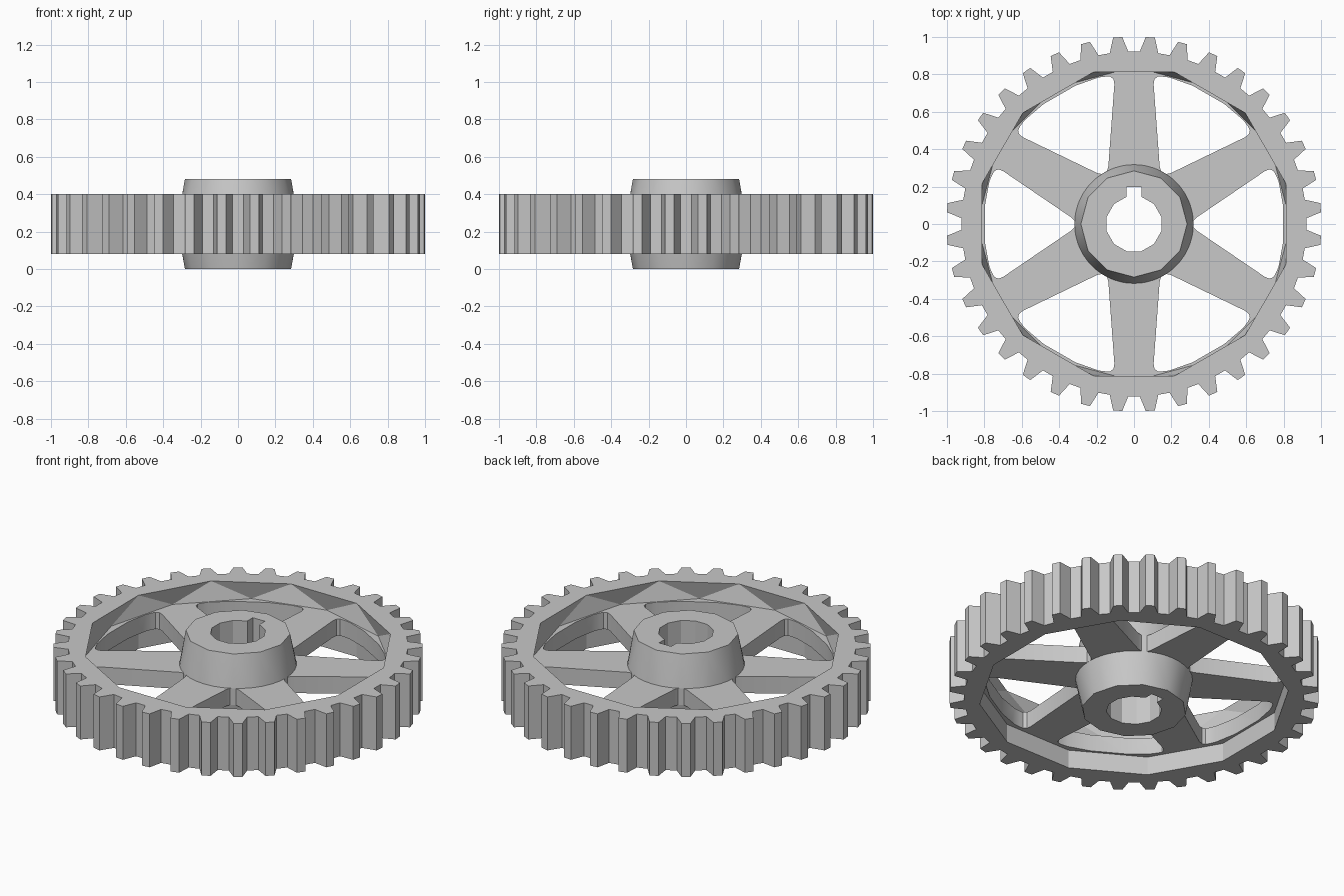
import bpy, bmesh
from math import sin, cos, radians

cube = bpy.data.objects.get("Cube")
if cube:
    bpy.data.objects.remove(cube)

TEETH, SPOKES = 36, 6
BASE, TOP = 0.08, 0.40            # toothed rim
WEB_LOW, WEB_HIGH = 0.19, 0.29    # thin web carrying the spokes
HUB_TOP = 0.48

steel = bpy.data.materials.new("light grey metal")
steel.use_nodes = True
grey = (0.58, 0.58, 0.58, 1)
steel.diffuse_color = grey
steel.node_tree.nodes["Principled BSDF"].inputs["Base Color"].default_value = grey


def polar(r, deg):
    return (r * cos(radians(deg)), r * sin(radians(deg)))


def ring(r, count, start=0.0):
    return [polar(r, start + 360 * i / count) for i in range(count)]


def finish(bm, name):
    bmesh.ops.recalc_face_normals(bm, faces=bm.faces)
    mesh = bpy.data.meshes.new(name)
    bm.to_mesh(mesh)
    bm.free()
    mesh.materials.append(steel)
    obj = bpy.data.objects.new(name, mesh)
    bpy.context.collection.objects.link(obj)
    return obj


def loft(name, layers, twisted=False):
    """Capped solid through (outline, z) layers of equal point count."""
    bm = bmesh.new()
    rows = [[bm.verts.new((x, y, z)) for x, y in outline] for outline, z in layers]
    bm.faces.new(rows[0][::-1])
    bm.faces.new(rows[-1])
    for low, high in zip(rows, rows[1:]):
        for i in range(len(low)):
            j = (i + 1) % len(low)
            if twisted:
                bm.faces.new((low[i], low[j], high[i]))
                bm.faces.new((low[j], high[j], high[i]))
            else:
                bm.faces.new((low[i], low[j], high[j], high[i]))
    return finish(bm, name)


def hull(name, layers):
    bm = bmesh.new()
    for outline, z in layers:
        for x, y in outline:
            bm.verts.new((x, y, z))
    bmesh.ops.convex_hull(bm, input=bm.verts)
    bmesh.ops.dissolve_limit(bm, angle_limit=0.01, verts=bm.verts, edges=bm.edges)
    return finish(bm, name)


def combine(target, tool, operation):
    tool.hide_render = True
    mod = target.modifiers.new(operation.lower(), "BOOLEAN")
    mod.operation, mod.solver, mod.object = operation, "EXACT", tool
    bpy.context.view_layer.objects.active = target
    bpy.ops.object.modifier_apply(modifier=mod.name)
    bpy.data.objects.remove(tool)


# Toothed blank
outline = []
for t in range(TEETH):
    mid = (t + 0.5) * 360 / TEETH
    for r, offset in ((0.922, -3.1), (1.002, -1.4), (1.002, 1.4), (0.922, 3.1)):
        outline.append(polar(r, mid + offset))
wheel = loft("gear_wheel", [(outline, BASE), (outline, TOP)])

# Upper recess with a twisted wall, lower recess with a straight wall
straight, turned = ring(0.84, 12, 15), ring(0.84, 12)
combine(wheel, loft("upper_recess", [(turned, WEB_HIGH), (straight, TOP), ], True), "DIFFERENCE")
combine(wheel, loft("lower_recess", [(straight, BASE - 0.05), (straight, WEB_LOW)]), "DIFFERENCE")

# Windows between the spokes
half = [(0.318, 0.016), (0.335, 0.035), (0.70, 0.283), (0.725, 0.292),
        (0.745, 0.285), (0.757, 0.265), polar(0.806, 16.5), polar(0.803, 7)]
window = [(x, -y) for x, y in half] + half[::-1]
for s in range(SPOKES):
    c, d = polar(1, s * 360 / SPOKES)
    turned_window = [(x * c - y * d, x * d + y * c) for x, y in window]
    tool = loft("window", [(turned_window, WEB_LOW - 0.05), (turned_window, WEB_HIGH + 0.05)])
    combine(wheel, tool, "DIFFERENCE")

# Hub, tapering from a round waist to twelve-sided ends
end, waist = ring(0.284, 12), ring(0.318, 36)
hub = hull("hub", [(end, 0), (waist, WEB_LOW), (waist, WEB_HIGH), (end, HUB_TOP)])
combine(wheel, hub, "UNION")

# Shaft bore and its keyway
bore = ring(0.151, 12, 15)
combine(wheel, loft("bore", [(bore, -0.1), (bore, 0.6)]), "DIFFERENCE")
slot = [(-0.04, 0.05), (0.04, 0.05), (0.04, 0.197), (-0.04, 0.197)]
combine(wheel, loft("keyway", [(slot, -0.1), (slot, 0.6)]), "DIFFERENCE")

# Shading: the hub taper is soft, everything else crisp
bpy.ops.object.select_all(action="DESELECT")
wheel.select_set(True)
bpy.context.view_layer.objects.active = wheel
bpy.ops.object.shade_smooth_by_angle(angle=radians(20))
